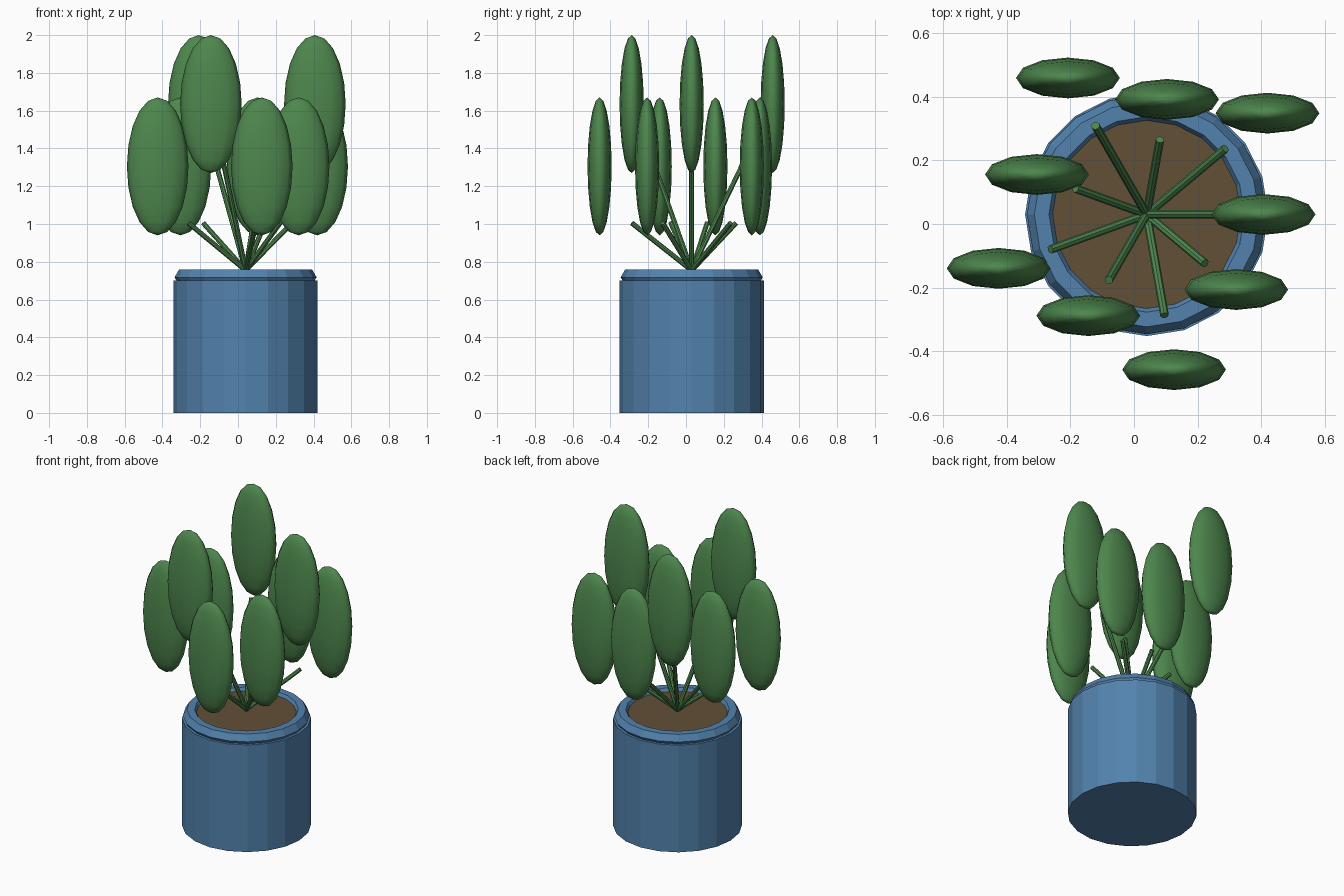
import bpy
import math
from mathutils import Vector

cube = bpy.data.objects.get("Cube")
if cube:
    bpy.data.objects.remove(cube, do_unlink=True)


def material(name, color):
    mat = bpy.data.materials.new(name)
    mat.use_nodes = True
    mat.diffuse_color = (*color, 1)
    mat.node_tree.nodes["Principled BSDF"].inputs["Base Color"].default_value = (*color, 1)
    return mat


def finish(name, mat, smooth=False):
    obj = bpy.context.object
    obj.name = name
    obj.data.materials.append(mat)
    if smooth:
        bpy.ops.object.shade_smooth()
    return obj


def cylinder(name, mat, start, end, radius, sides):
    """Closed cylinder running from one point to another."""
    axis = end - start
    bpy.ops.mesh.primitive_cylinder_add(
        vertices=sides, radius=radius, depth=axis.length,
        location=(start + end) / 2,
        rotation=axis.to_track_quat("Z", "Y").to_euler())
    return finish(name, mat)


blue = material("blue glaze", (0.085, 0.225, 0.42))
brown = material("brown soil", (0.12, 0.08, 0.037))
green = material("leaf green", (0.075, 0.24, 0.075))

SIDES = 20
centre = Vector((0.04, 0.03, 0))
up = Vector((0, 0, 1))

# Pot body, six-sided rim ring and soil
cylinder("pot_body", blue, centre, centre + up * 0.7, 0.382, SIDES)
bpy.ops.mesh.primitive_torus_add(
    major_segments=SIDES, minor_segments=6, major_radius=0.33,
    minor_radius=0.046, location=centre + up * 0.718)
rim = finish("pot_rim", blue)
for face in rim.data.polygons:
    face.use_smooth = False
cylinder("soil", brown, centre + up * 0.69, centre + up * 0.738, 0.315, SIDES)

# Ring of stems and upright leaves, near and far in turn, every third one tall
stem_base = centre + up * 0.755
for i in range(9):
    angle = math.radians(40 * i)
    outward = Vector((math.cos(angle), math.sin(angle), 0))
    reach = 0.495 if i % 2 else 0.367
    lift = 0.33 if i % 3 == 0 else 0

    stem_tip = centre + outward * reach * 0.65 + up * (1.005 + lift)
    cylinder(f"stem_{i + 1}", green, stem_base, stem_tip, 0.0135, 8)

    bpy.ops.mesh.primitive_uv_sphere_add(
        segments=12, ring_count=10, radius=1,
        location=centre + outward * reach + up * (1.305 + lift),
        scale=(0.163, 0.064, 0.365))
    finish(f"leaf_{i + 1}", green, smooth=True)
